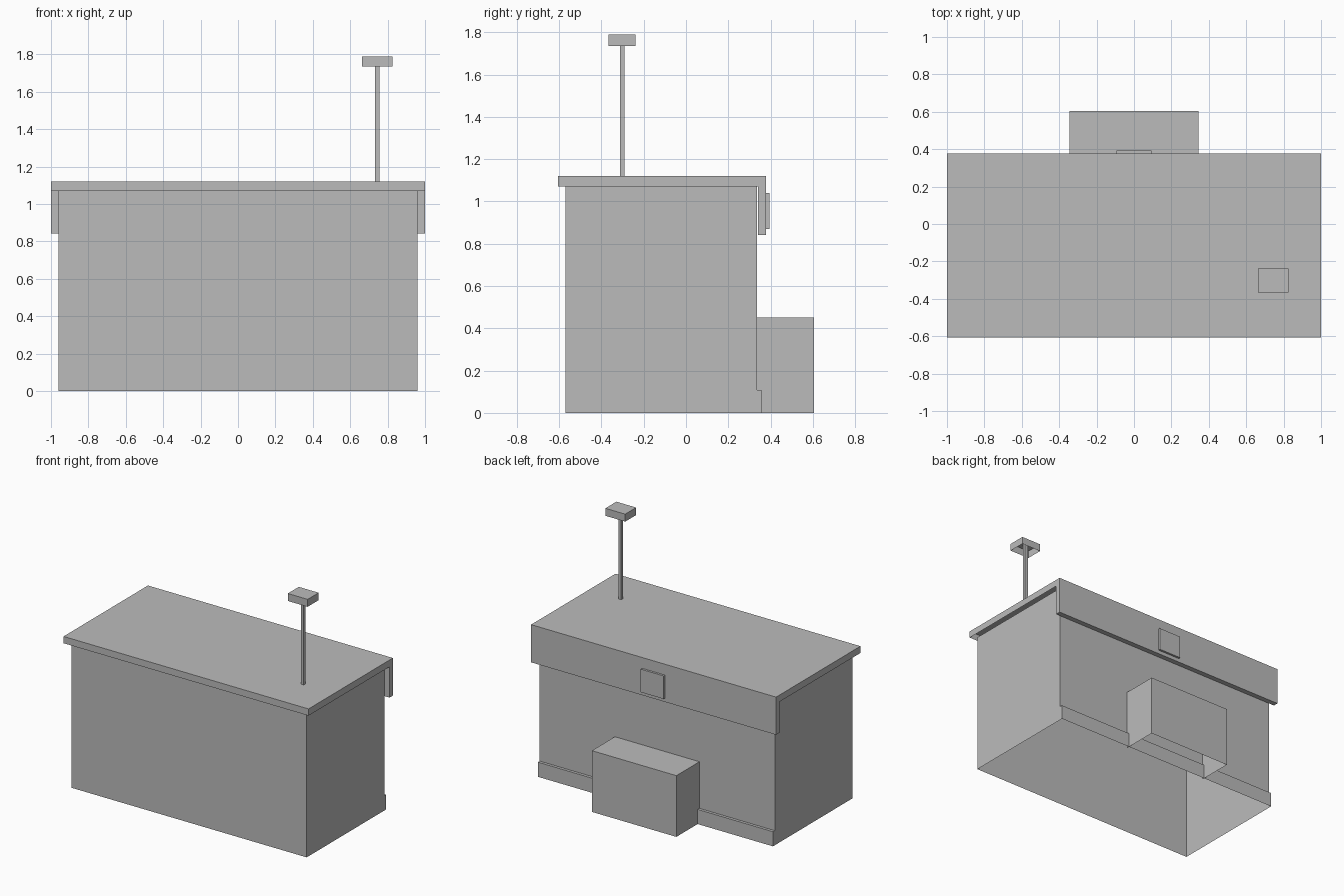
import bpy, bmesh

if "Cube" in bpy.data.objects:
    bpy.data.objects.remove(bpy.data.objects["Cube"])

grey = bpy.data.materials.new("plain_grey")
grey.diffuse_color = (0.5, 0.5, 0.5, 1.0)
grey.use_nodes = True
grey.node_tree.nodes["Principled BSDF"].inputs["Base Color"].default_value = grey.diffuse_color


def extrude_x(name, profile, x0, x1, skip=()):
    """Extrude a (y, z) profile along x; skip lists profile sides left open."""
    bm = bmesh.new()
    a = [bm.verts.new((x0, y, z)) for y, z in profile]
    b = [bm.verts.new((x1, y, z)) for y, z in profile]
    n = len(profile)
    bm.faces.new(a[::-1])
    bm.faces.new(b)
    for i in range(n):
        if i not in skip:
            j = (i + 1) % n
            bm.faces.new((a[i], a[j], b[j], b[i]))
    # profiles run counter-clockwise seen from +x, so normals face outward
    mesh = bpy.data.meshes.new(name)
    bm.to_mesh(mesh)
    bm.free()
    mesh.materials.append(grey)
    obj = bpy.data.objects.new(name, mesh)
    bpy.context.collection.objects.link(obj)
    return obj


def box(name, x, y, z, skip=(0,)):
    """Box with its underside (side 0) left open by default."""
    pts = [(y[0], z[0]), (y[1], z[0]), (y[1], z[1]), (y[0], z[1])]
    return extrude_x(name, pts, x[0], x[1], skip)


# Counter body with a plinth strip along the back, open underneath
extrude_x("counter_body",
          [(-0.57, 0), (0.357, 0), (0.357, 0.108), (0.336, 0.108),
           (0.336, 1.07), (-0.57, 1.07)], -0.96, 0.96, skip=(0,))

# Worktop that turns down into an apron at the back, hollow underneath
extrude_x("worktop",
          [(-0.606, 1.07), (0.34, 1.07), (0.34, 0.842), (0.378, 0.842),
           (0.378, 1.12), (-0.606, 1.12)], -1.0, 1.0, skip=(0,))

# Plate on the apron
box("apron_plate", (-0.094, 0.094), (0.378, 0.394), (0.87, 1.04), skip=())

# Box standing behind the counter, open below and towards the counter
box("back_box", (-0.345, 0.345), (0.336, 0.605), (0, 0.452), skip=(0, 3))

# Pole and its hollow cap
box("pole", (0.732, 0.756), (-0.313, -0.29), (1.12, 1.787))
box("pole_cap", (0.663, 0.825), (-0.366, -0.238), (1.735, 1.79))
